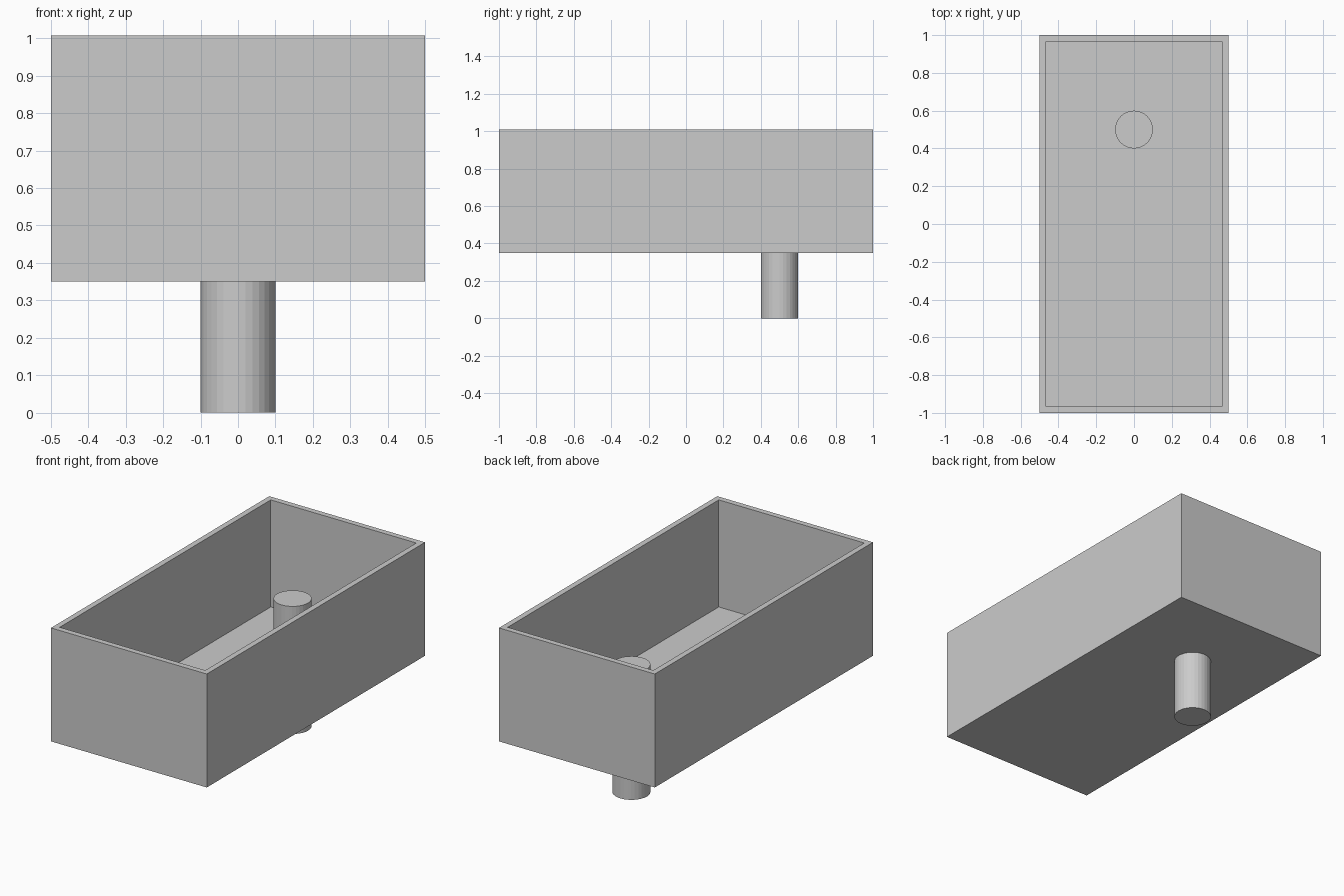
import bpy, bmesh
from mathutils import Matrix, Vector

if "Cube" in bpy.data.objects:
    bpy.data.objects.remove(bpy.data.objects["Cube"])

BOTTOM, TOP = 0.35, 1.008
WALL, FLOOR = 0.033, 0.037


def add_object(name, bm):
    mesh = bpy.data.meshes.new(name)
    bmesh.ops.recalc_face_normals(bm, faces=bm.faces)
    bm.to_mesh(mesh)
    bm.free()
    obj = bpy.data.objects.new(name, mesh)
    bpy.context.collection.objects.link(obj)
    return obj


# Open basin: block with an inset top face pushed down to the floor
bm = bmesh.new()
height = TOP - BOTTOM
bmesh.ops.create_cube(bm, size=1, matrix=Matrix.Translation((0, 0, BOTTOM + height / 2))
                      @ Matrix.Diagonal((1, 2, height, 1)))
top = max(bm.faces, key=lambda f: f.calc_center_median().z)
bmesh.ops.inset_individual(bm, faces=[top], thickness=WALL, use_even_offset=True)
result = bmesh.ops.extrude_discrete_faces(bm, faces=[top])
bmesh.ops.translate(bm, verts=result["faces"][0].verts,
                    vec=Vector((0, 0, -(height - FLOOR))))
add_object("basin", bm)

# Drain pipe passing through the basin floor
PIPE_HEIGHT = 0.74
bm = bmesh.new()
bmesh.ops.create_cone(bm, cap_ends=True, segments=32, radius1=0.1, radius2=0.1,
                      depth=PIPE_HEIGHT,
                      matrix=Matrix.Translation((0, 0.5, PIPE_HEIGHT / 2)))
add_object("drain_pipe", bm)
